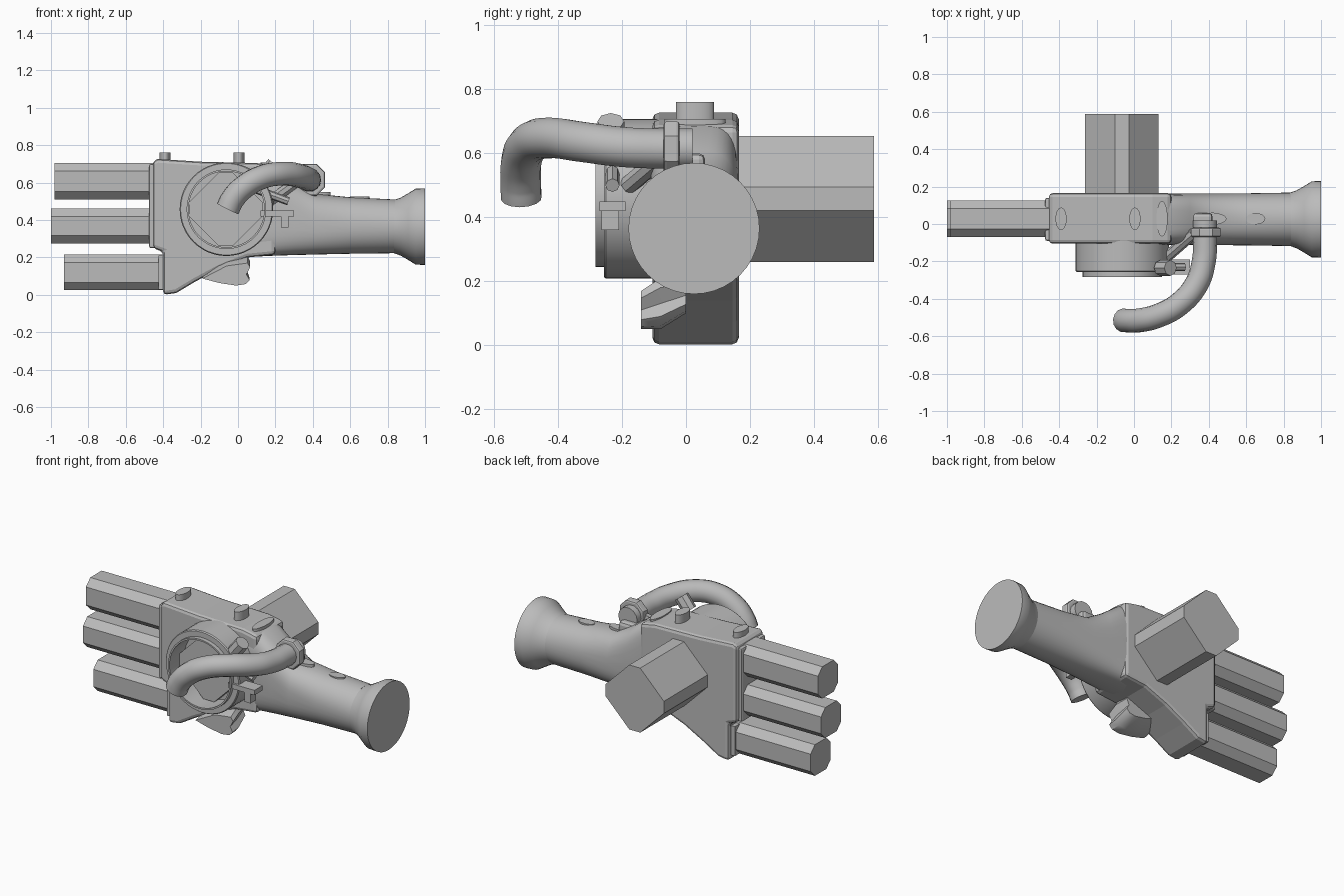
import bpy, bmesh, math
from mathutils import Vector

cube = bpy.data.objects.get("Cube")
if cube:
    bpy.data.objects.remove(cube, do_unlink=True)

grey = bpy.data.materials.new("plain grey")
grey.use_nodes = True
grey.diffuse_color = (0.5, 0.5, 0.5, 1)
grey.node_tree.nodes["Principled BSDF"].inputs["Base Color"].default_value = (0.5, 0.5, 0.5, 1)

CY = 0.028  # centre line of the hand and forearm


def finish(name, bm, smooth=None, bevel=0):
    bmesh.ops.recalc_face_normals(bm, faces=bm.faces)
    mesh = bpy.data.meshes.new(name)
    bm.to_mesh(mesh)
    bm.free()
    ob = bpy.data.objects.new(name, mesh)
    bpy.context.collection.objects.link(ob)
    mesh.materials.append(grey)
    if bevel:
        mod = ob.modifiers.new("bevel", 'BEVEL')
        mod.width, mod.segments = bevel, 2
        mod.limit_method, mod.angle_limit = 'ANGLE', math.radians(50)
    if smooth:
        bpy.ops.object.select_all(action='DESELECT')
        ob.select_set(True)
        bpy.context.view_layer.objects.active = ob
        bpy.ops.object.shade_smooth_by_angle(angle=math.radians(smooth))
    return ob


def loft(name, rings, smooth=None, bevel=0):
    """Skin a list of equal point rings and cap both ends."""
    bm = bmesh.new()
    loops = [[bm.verts.new(p) for p in ring] for ring in rings]
    n = len(loops[0])
    for a, b in zip(loops, loops[1:]):
        for i in range(n):
            j = (i + 1) % n
            bm.faces.new((a[i], a[j], b[j], b[i]))
    bm.faces.new(loops[0])
    bm.faces.new(loops[-1])
    return finish(name, bm, smooth, bevel)


def prism_y(name, outline, y0, y1, **kw):
    return loft(name, [[(x, y, z) for x, z in outline] for y in (y0, y1)], **kw)


def chamfered(h, v, c):
    """Eight-sided outline of half sizes h, v with corners cut by c."""
    return [(h, c - v), (h, v - c), (h - c, v), (c - h, v),
            (-h, v - c), (-h, c - v), (c - h, -v), (h - c, -v)]


def box(name, lo, hi, **kw):
    outline = [(lo[0], lo[2]), (hi[0], lo[2]), (hi[0], hi[2]), (lo[0], hi[2])]
    return prism_y(name, outline, lo[1], hi[1], **kw)


def pill(name, x, y, hx, hy, z0, z1):
    """Upright stud with an oval outline."""
    ring = [(x + hx * math.cos(t), y + hy * math.sin(t))
            for t in [i * math.tau / 24 for i in range(24)]]
    return loft(name, [[(a, b, z) for a, b in ring] for z in (z0, z1)], smooth=35)


def rod(name, start, end, r, sides):
    start, end = Vector(start), Vector(end)
    q = (end - start).to_track_quat('Z', 'Y')
    ring = [q @ Vector((r * math.cos(i * math.tau / sides), r * math.sin(i * math.tau / sides), 0))
            for i in range(sides)]
    return loft(name, [[c + p for p in ring] for c in (start, end)], smooth=35)


# Palm block
palm = [(-.455, .715), (-.43, .727), (-.2, .712), (.1, .705), (.2, .685), (.2, .215),
        (.05, .2), (-.1, .14), (-.23, .07), (-.33, .01), (-.4, 0), (-.4, .23), (-.455, .25)]
prism_y("palm", palm, -.105, .165, bevel=.02)
box("knuckle_plate", (-.475, -.09, .25), (-.42, .14, .7), bevel=.01)
box("lower_knuckle_plate", (-.425, -.08, .03), (-.38, .135, .21))

# Three eight-sided fingers
for name, tip, root, z, v in (("upper_finger", -.98, -.44, .608, .097),
                              ("middle_finger", -1, -.44, .368, .093),
                              ("lower_finger", -.93, -.39, .12, .095)):
    loft(name, [[(x, CY + a, z + b) for a, b in chamfered(.097, v, .042)] for x in (tip, root)])

# Thumb, with broad diagonal faces
prism_y("thumb", [(a - .065, b + .4575) for a, b in chamfered(.197, .197, .16)], -.19, .588)

# Round housing with a recessed front
bm = bmesh.new()
profile = [(0, 0), (.25, 0), (.25, -.25), (.245, -.257), (.213, -.257),
           (.213, -.283), (.203, -.283), (.203, -.14), (0, -.14)]
verts = [bm.verts.new((r, y, 0)) for r, y in profile]
edges = [bm.edges.new(pair) for pair in zip(verts, verts[1:])]
bmesh.ops.spin(bm, geom=verts + edges, cent=(0, 0, 0), axis=(0, 1, 0),
               angle=math.tau, steps=48, use_duplicate=False)
bmesh.ops.remove_doubles(bm, verts=bm.verts, dist=.0005)
bmesh.ops.translate(bm, verts=bm.verts, vec=(-.062, 0, .458))
finish("round_housing", bm, smooth=35)


# Wrist, forearm and flared cuff: x, bottom, top, half width, squareness
def section(x, z0, z1, hy, p):
    ring = []
    for i in range(40):
        c, s = math.cos(i * math.tau / 40), math.sin(i * math.tau / 40)
        ring.append((x, CY - .003 + hy * math.copysign(abs(c) ** (2 / p), c),
                     (z0 + z1) / 2 + (z1 - z0) / 2 * math.copysign(abs(s) ** (2 / p), s)))
    return ring


arm = [(.1, .205, .7, .135, 5), (.2, .21, .685, .137, 4), (.3, .213, .61, .138, 3.2),
       (.42, .216, .54, .138, 2.6), (.6, .22, .522, .139, 2.2), (.84, .223, .51, .143, 2)]
loft("forearm", [section(*s) for s in arm], smooth=40)
cuff = [(.83, .224, .506, .141, 2), (.87, .21, .52, .155, 2), (.91, .187, .543, .178, 2),
        (.95, .162, .568, .203, 2), (1, .16, .57, .205, 2)]
loft("cuff", [section(*s) for s in cuff], smooth=40)

# Studs along the top
for name, x, hx, hy, z0, z1 in (("front_stud", -.39, .03, .06, .68, .76),
                                ("middle_stud", .005, .03, .06, .66, .76),
                                ("wrist_stud", .15, .03, .095, .66, .708),
                                ("forearm_stud", .41, .085, .033, .48, .55),
                                ("rear_stud", .65, .052, .03, .48, .525)):
    pill(name, x, CY, hx, hy, z0, z1)

# Curved pipe
curve = bpy.data.curves.new("pipe_path", 'CURVE')
curve.dimensions = '3D'
curve.bevel_depth, curve.bevel_resolution = .064, 5
curve.resolution_u, curve.use_fill_caps = 8, True
path = [(.38, .02, .615), (.38, -.09, .615), (.373, -.2, .62), (.335, -.32, .635), (.24, -.43, .648),
        (.13, -.49, .63), (.03, -.515, .575), (-.03, -.517, .51), (-.055, -.515, .46)]
spline = curve.splines.new('BEZIER')
spline.bezier_points.add(len(path) - 1)
for point, co in zip(spline.bezier_points, path):
    point.co = co
    point.handle_left_type = point.handle_right_type = 'AUTO'
pipe = bpy.data.objects.new("pipe", curve)
bpy.context.collection.objects.link(pipe)
curve.materials.append(grey)

# Pipe collar and its mount
prism_y("pipe_collar", [(.385 + a, .615 + b) for a, b in chamfered(.08, .085, .045)],
        -.07, -.02, bevel=.01)
box("collar_mount", (.3, -.04, .45), (.42, .06, .6), bevel=.02)

# Fittings beside the housing
rod("nut", (.14, -.235, .63), (.195, -.235, .7), .042, 8)
rod("nut_arm", (.08, -.23, .57), (.27, -.23, .5), .022, 8)
box("side_lug", (.12, -.27, .42), (.3, -.19, .45))
box("lug_foot", (.23, -.265, .36), (.27, -.21, .43))
rod("side_strut", (.17, -.18, .5), (.32, -.05, .61), .03, 8)

# Small trigger under the palm
trigger = [(-.19, .1), (-.06, .19), (.05, .21), (.065, .18), (.045, .13),
           (.062, .09), (.04, .06), (-.01, .05), (-.1, .068)]
loft("trigger", [[(x, -.14, .05 + (z - .05) * .75) for x, z in trigger],
                 [(x, -.08, z) for x, z in trigger],
                 [(x * .8, 0, .1 + (z - .05) * .7) for x, z in trigger]], smooth=40)
